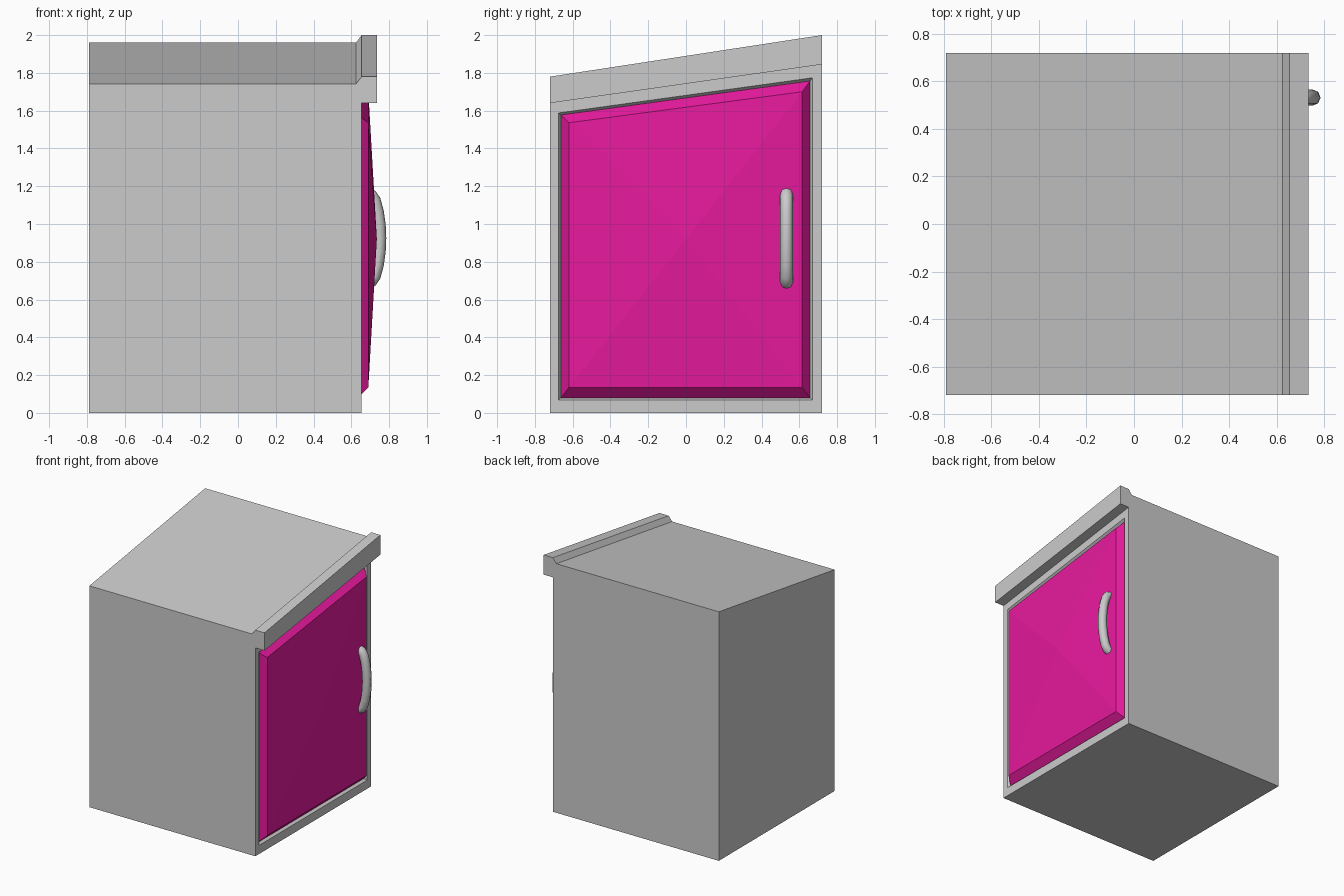
import bpy, bmesh, math

if "Cube" in bpy.data.objects:
    bpy.data.objects.remove(bpy.data.objects["Cube"])

HALF = 0.72      # half width of the body in y


def finish(name, bm):
    bmesh.ops.remove_doubles(bm, verts=bm.verts, dist=1e-5)
    bmesh.ops.recalc_face_normals(bm, faces=bm.faces)
    mesh = bpy.data.meshes.new(name)
    bm.to_mesh(mesh)
    bm.free()
    obj = bpy.data.objects.new(name, mesh)
    bpy.context.collection.objects.link(obj)
    return obj


def loop(bm, x, y0, y1, bottom, top0, top1):
    """Four-cornered outline with a sloped top, in the plane at x."""
    pts = [(y0, bottom), (y1, bottom), (y1, top1), (y0, top0)]
    return [bm.verts.new((x, y, z)) for y, z in pts]


def bridge(bm, a, b):
    n = len(a)
    for i in range(n):
        j = (i + 1) % n
        bm.faces.new((a[i], a[j], b[j], b[i]))


# Outlines shared by the door opening and the door
OUTER = (0.655, -HALF, HALF, 0, 1.64, 1.845)
RIM = (0.655, -0.674, 0.669, 0.068, 1.588, 1.774)
DOOR_BASE = (0.635, -0.662, 0.657, 0.08, 1.577, 1.757)
DOOR_EDGE = (0.69, -0.62, 0.615, 0.135, 1.536, 1.70)

# Body: side profile (x, z at y-, z at y+) with raised lip along the door side
profile = [(-0.79, 0, 0), (0.655, 0, 0), (0.655, 1.64, 1.845), (0.735, 1.64, 1.845),
           (0.735, 1.78, 2.0), (0.655, 1.78, 2.0), (0.625, 1.742, 1.96), (-0.79, 1.742, 1.96)]
bm = bmesh.new()
near = [bm.verts.new((x, -HALF, z)) for x, z, _ in profile]
far = [bm.verts.new((x, HALF, z)) for x, _, z in profile]
bm.faces.new(near)
bm.faces.new(far)
for i in range(len(profile)):
    if i != 1:                      # strip 1 holds the door opening
        j = (i + 1) % len(profile)
        bm.faces.new((near[i], near[j], far[j], far[i]))

# Door opening: frame and sunken groove
rim, floor = loop(bm, *RIM), loop(bm, *DOOR_BASE)
bridge(bm, loop(bm, *OUTER), rim)
bridge(bm, rim, floor)
bm.faces.new(floor)
finish("cabinet_body", bm)

# Door: bevelled border rising to a shallow central peak
bm = bmesh.new()
base, edge = loop(bm, *DOOR_BASE), loop(bm, *DOOR_EDGE)
bridge(bm, base, edge)
peak = bm.verts.new((0.735, 0.0, 0.92))
for i in range(4):
    bm.faces.new((edge[i], edge[(i + 1) % 4], peak))
bm.faces.new(base)
door = finish("door", bm)
mat = bpy.data.materials.new("magenta")
mat.diffuse_color = (0.8, 0.01, 0.34, 1)
mat.use_nodes = True
mat.node_tree.nodes["Principled BSDF"].inputs["Base Color"].default_value = mat.diffuse_color
door.data.materials.append(mat)

# Handle: bowed round bar, mirrored about its middle
half_path = [(0.685, 0.235), (0.705, 0.225), (0.722, 0.2), (0.738, 0.14), (0.748, 0.07)]
path = half_path + [(0.751, 0)] + [(x, -d) for x, d in reversed(half_path)]
curve = bpy.data.curves.new("handle", 'CURVE')
curve.dimensions = '3D'
curve.bevel_depth = 0.034
curve.bevel_resolution = 2
curve.use_fill_caps = True
spline = curve.splines.new('POLY')
spline.points.add(len(path) - 1)
for p, (x, d) in zip(spline.points, path):
    p.co = (x, 0.532, 0.924 + d, 1)
handle = bpy.data.objects.new("handle", curve)
bpy.context.collection.objects.link(handle)
bpy.context.view_layer.objects.active = handle
handle.select_set(True)
bpy.ops.object.convert(target='MESH')
bpy.ops.object.shade_smooth_by_angle(angle=math.radians(60))
